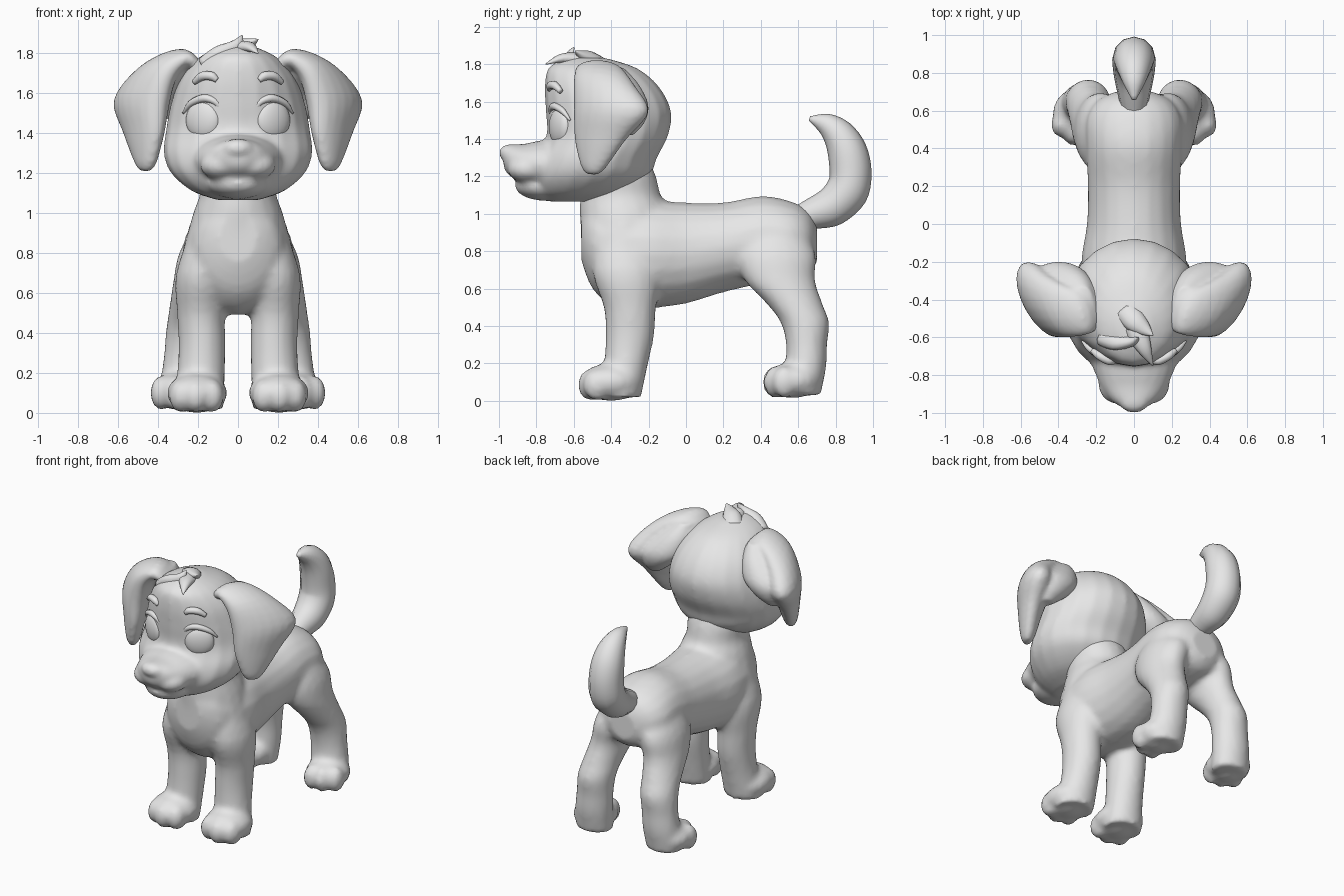
import bpy, bmesh, math
from mathutils import Vector, Matrix

cube = bpy.data.objects.get("Cube")
if cube:
    bpy.data.objects.remove(cube, do_unlink=True)

grey = bpy.data.materials.new("plain_grey")
grey.use_nodes = True
grey.diffuse_color = (0.8, 0.8, 0.8, 1)
grey.node_tree.nodes["Principled BSDF"].inputs["Base Color"].default_value = (0.8, 0.8, 0.8, 1)


def spline(rings, steps=4):
    """Smooth in-between rings, passing through every given ring."""
    out = []
    last = len(rings) - 1
    for i in range(last):
        quad = [rings[min(max(i + k, 0), last)] for k in (-1, 0, 1, 2)]
        for n in range(steps):
            t = n / steps
            out.append([b + ((c - a) * t + (2 * a - 5 * b + 4 * c - d) * t ** 2
                             + (3 * b - a - 3 * c + d) * t ** 3) / 2
                        for a, b, c, d in zip(*quad)])
    return out + [rings[-1]]


def skin(bm, rings, sides=20):
    """Closed smooth loft through ellipses given as (centre, half axis, half axis)."""
    loops = []
    for c, u, v in spline(rings):
        angles = [2 * math.pi * i / sides for i in range(sides)]
        loops.append([bm.verts.new(c + u * math.cos(a) + v * math.sin(a)) for a in angles])
    for a, b in zip(loops, loops[1:]):
        for i in range(sides):
            j = (i + 1) % sides
            bm.faces.new((a[i], a[j], b[j], b[i]))
    bm.faces.new(loops[0][::-1])
    bm.faces.new(loops[-1])


def column(bm, rows, s=1):
    """Loft of level ellipses: x, y, z, half width, half depth."""
    skin(bm, [(Vector((s * x, y, z)), Vector((rx, 0, 0)), Vector((0, ry, 0)))
              for x, y, z, rx, ry in rows])


def barrel(bm, rows):
    """Loft of upright ellipses on the centre line: y, z, half width, half height."""
    skin(bm, [(Vector((0, y, z)), Vector((rx, 0, 0)), Vector((0, 0, rz)))
              for y, z, rx, rz in rows])


def ball(bm, centre, radii, turn=0):
    m = (Matrix.Translation(centre) @ Matrix.Rotation(turn, 4, 'Z')
         @ Matrix.Diagonal((*radii, 1)))
    bmesh.ops.create_uvsphere(bm, u_segments=24, v_segments=14, radius=1, matrix=m)


def tube(bm, points, radii, side=(1, 0, 0), flat=1.0):
    """Tapered tube along points; flat scales it across the side axis."""
    pts = [Vector(p) for p in points]
    rings = []
    for i, p in enumerate(pts):
        t = (pts[min(i + 1, len(pts) - 1)] - pts[max(i - 1, 0)]).normalized()
        v = t.cross(Vector(side)).normalized()
        u = v.cross(t)
        rings.append((p, u * radii[i], v * radii[i] * flat))
    skin(bm, rings, 12)


def finish(name, bm, voxel=None):
    bmesh.ops.recalc_face_normals(bm, faces=bm.faces)
    mesh = bpy.data.meshes.new(name)
    bm.to_mesh(mesh)
    bm.free()
    mesh.materials.append(grey)
    for p in mesh.polygons:
        p.use_smooth = True
    ob = bpy.data.objects.new(name, mesh)
    bpy.context.collection.objects.link(ob)
    if voxel:
        r = ob.modifiers.new("fuse", 'REMESH')
        r.mode = 'VOXEL'
        r.voxel_size = voxel
        r.use_smooth_shade = True
        f = ob.modifiers.new("soften", 'SMOOTH')
        f.factor = 0.5
        f.iterations = 5


# Torso, neck, legs and paws fused into one skin
bm = bmesh.new()
barrel(bm, [(-0.56, .88, .10, .13), (-0.5, .84, .20, .24), (-0.38, .79, .26, .29),
            (-0.2, .785, .28, .29), (0, .79, .25, .27), (.2, .82, .245, .24),
            (.4, .86, .255, .235), (.55, .86, .255, .21), (.65, .85, .2, .17), (.7, .84, .1, .1)])
column(bm, [(0, -.33, .8, .28, .22), (0, -.33, 1, .225, .24),
            (0, -.35, 1.1, .19, .215), (0, -.365, 1.2, .195, .205), (0, -.4, 1.32, .19, .19)])
for s in (1, -1):
    # Front leg and paw
    column(bm, [(.14, -.33, .95, .08, .13), (.18, -.32, .7, .13, .18),
                (.185, -.3, .5, .12, .14), (.18, -.3, .35, .118, .13),
                (.185, -.32, .2, .12, .118), (.2, -.35, .02, .13, .11)], s)
    ball(bm, (s * .205, -.4, .1), (.152, .17, .1))
    for x, y in ((.13, -.485), (.21, -.505), (.285, -.475)):
        ball(bm, (s * x, y, .085), (.06, .075, .085))
    # Hind leg and paw
    column(bm, [(.11, .46, .98, .09, .11), (.165, .48, .8, .13, .21),
                (.2, .5, .65, .125, .19), (.225, .58, .52, .12, .15),
                (.24, .635, .42, .12, .13), (.25, .645, .3, .12, .11),
                (.26, .64, .18, .125, .11), (.27, .62, .03, .125, .1)], s)
    ball(bm, (s * .295, .57, .11), (.135, .15, .095), -s * .35)
    for x, y in ((.245, .475), (.32, .48), (.385, .525)):
        ball(bm, (s * x, y, .1), (.055, .065, .085))
finish("body", bm, .02)

# Skull, muzzle, nose and jaw
bm = bmesh.new()
column(bm, [(0, -.6, 1.065, .1, .13), (0, -.56, 1.11, .23, .24), (0, -.51, 1.2, .335, .315),
            (0, -.475, 1.3, .372, .32), (0, -.42, 1.42, .36, .325), (0, -.415, 1.55, .335, .335),
            (0, -.45, 1.68, .285, .305), (0, -.5, 1.78, .195, .235), (0, -.54, 1.835, .08, .1)])
barrel(bm, [(-.58, 1.25, .3, .16), (-.76, 1.26, .22, .135), (-.86, 1.27, .175, .105),
            (-.94, 1.285, .115, .085), (-.975, 1.295, .05, .05)])
ball(bm, (0, -.94, 1.325), (.08, .06, .048))
ball(bm, (0, -.75, 1.15), (.155, .165, .08))
for s in (1, -1):
    ball(bm, (s * .08, -.84, 1.24), (.11, .115, .075), s * .35)
finish("head", bm, .016)

for s, side in ((1, "left"), (-1, "right")):
    # Eye
    bm = bmesh.new()
    ball(bm, (s * .175, -.675, 1.465), (.095, .042, .1), s * .5)
    finish(side + "_eye", bm)

    # Upper eyelid
    bm = bmesh.new()
    tube(bm, [(s * .08, -.715, 1.49), (s * .105, -.72, 1.55), (s * .165, -.705, 1.575),
              (s * .235, -.66, 1.55), (s * .275, -.62, 1.5)],
         [.005, .016, .02, .016, .005], (0, 1, 0))
    finish(side + "_eyelid", bm)

    # Brow
    bm = bmesh.new()
    tube(bm, [(s * .105, -.73, 1.665), (s * .13, -.725, 1.685), (s * .18, -.7, 1.685),
              (s * .22, -.67, 1.655)], [.014, .022, .022, .014], (0, 1, 0))
    finish(side + "_brow", bm)

    # Folded ear, each section running from front edge to back edge
    bm = bmesh.new()
    sections = [((.17, -.55, 1.69), (.19, -.33, 1.69), .04),
                ((.24, -.585, 1.775), (.32, -.34, 1.76), .055),
                ((.335, -.6, 1.71), (.47, -.27, 1.68), .085),
                ((.375, -.595, 1.56), (.59, -.205, 1.55), .105),
                ((.39, -.59, 1.4), (.555, -.325, 1.4), .075),
                ((.42, -.56, 1.26), (.505, -.43, 1.25), .045),
                ((.445, -.53, 1.21), (.485, -.47, 1.21), .02)]
    rings = []
    for i, (f, b, thick) in enumerate(sections):
        f, b = Vector(f), Vector(b)
        a = sections[max(i - 1, 0)]
        n = sections[min(i + 1, len(sections) - 1)]
        along = Vector(n[0]) + Vector(n[1]) - Vector(a[0]) - Vector(a[1])
        u = (b - f) / 2
        v = u.cross(along).normalized() * thick
        rings.append([Vector((s * q.x, q.y, q.z)) for q in ((f + b) / 2, u, v)])
    skin(bm, rings)
    # Fold joining the flap to the skull
    column(bm, [(.27, -.43, 1.78, .06, .1), (.32, -.38, 1.69, .12, .13),
                (.39, -.31, 1.58, .15, .11), (.43, -.3, 1.49, .1, .08),
                (.46, -.32, 1.42, .04, .04)], s)
    finish(side + "_ear", bm, .014)

# Tail curling up and forward
bm = bmesh.new()
tube(bm, [(0, .58, .97), (0, .66, .995), (0, .775, 1.035), (0, .86, 1.12), (0, .88, 1.22),
          (0, .86, 1.34), (0, .81, 1.43), (0, .74, 1.485), (0, .66, 1.51)],
     [.06, .08, .105, .115, .112, .105, .085, .055, .012])
finish("tail", bm)

# Hair tuft
bm = bmesh.new()
for path in ([(-.15, -.59, 1.73), (-.08, -.62, 1.79), (0, -.62, 1.84), (.02, -.6, 1.89)],
             [(0, -.48, 1.79), (.02, -.58, 1.82), (.06, -.67, 1.83), (.1, -.75, 1.8)],
             [(-.04, -.46, 1.79), (.01, -.52, 1.83), (.06, -.56, 1.85), (.1, -.59, 1.87)]):
    tube(bm, path, [.07, .06, .035, .004], (1, .3, 0), .7)
finish("hair_tuft", bm)
